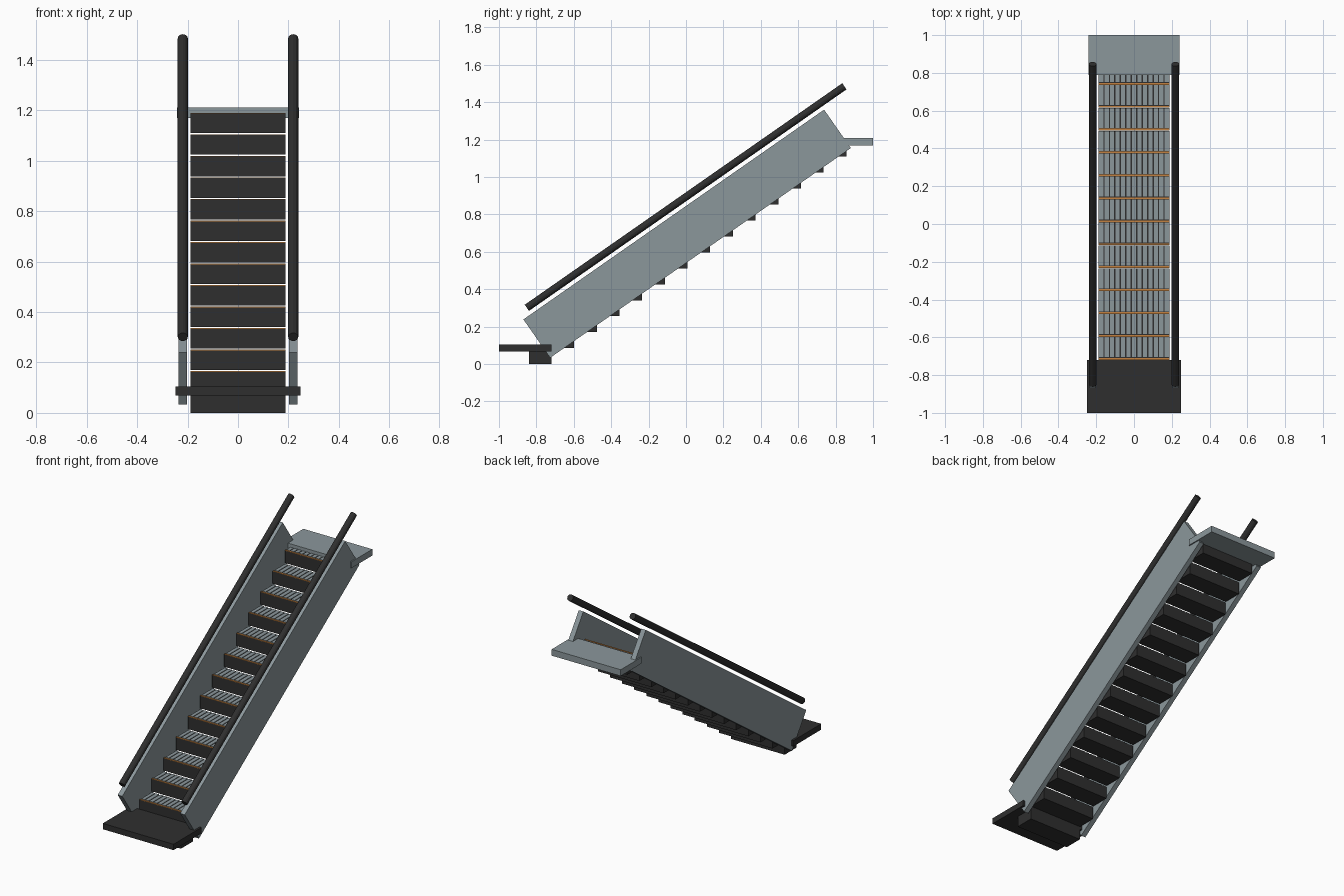
import bpy, bmesh
from math import radians, pi
from mathutils import Matrix, Vector

old = bpy.data.objects.get("Cube")
if old:
    bpy.data.objects.remove(old, do_unlink=True)


def material(name, rgb):
    m = bpy.data.materials.new(name)
    m.use_nodes = True
    m.diffuse_color = (*rgb, 1)
    m.node_tree.nodes["Principled BSDF"].inputs["Base Color"].default_value = (*rgb, 1)
    return m


steel = material("steel grey", (0.26, 0.31, 0.33))
rubber = material("dark rubber", (0.028, 0.028, 0.028))
orange = material("nosing orange", (0.55, 0.22, 0.05))


def finish(name, bm, mats):
    bmesh.ops.recalc_face_normals(bm, faces=bm.faces)
    mesh = bpy.data.meshes.new(name)
    bm.to_mesh(mesh)
    bm.free()
    for m in mats:
        mesh.materials.append(m)
    ob = bpy.data.objects.new(name, mesh)
    bpy.context.collection.objects.link(ob)
    return ob


def add_box(bm, x, y, z, slot=0):
    """Box spanning the (low, high) ranges given for each axis."""
    centre = Vector([(a + b) / 2 for a, b in (x, y, z)])
    size = [b - a for a, b in (x, y, z)]
    geo = bmesh.ops.create_cube(bm, size=1, matrix=Matrix.Translation(centre) @ Matrix.Diagonal((*size, 1)))
    for f in {f for v in geo["verts"] for f in v.link_faces}:
        f.material_index = slot


def box(name, x, y, z, mat):
    bm = bmesh.new()
    add_box(bm, x, y, z)
    return finish(name, bm, [mat])


# Landings at both ends
box("bottom_landing", (-0.248, 0.248), (-1, -0.72), (0.068, 0.105), rubber)
box("top_landing", (-0.242, 0.242), (0.79, 1), (1.17, 1.21), steel)

# Steps: dark block, orange front nosing and grey tread slats
STEPS, RUN, RISE = 14, 0.1213, 0.0853
HALF, BODY, TOP, DEPTH = 0.188, 0.0775, 0.0808, 0.1205
SLATS = 13
pitch = 2 * HALF / SLATS
for i in range(STEPS):
    y, z = -0.84 + i * RUN, i * RISE
    bm = bmesh.new()
    add_box(bm, (-HALF, HALF), (y, y + DEPTH), (z, z + BODY))
    if i:
        add_box(bm, (-HALF, HALF), (y, y + 0.01), (z + BODY, z + TOP), 1)
        for k in range(SLATS):
            x = -HALF + (k + 0.5) * pitch
            add_box(bm, (x - 0.011, x + 0.011), (y + 0.014, y + DEPTH), (z + BODY, z + TOP), 2)
    finish(f"step_{i + 1}", bm, [rubber, orange, steel])

# Sloping side panels and handrails
SLOPE = radians(34.9)
for side, s in (("left", 1), ("right", -1)):
    panel = box(f"{side}_side_panel", (-0.016, 0.016), (-0.98, 0.98), (-0.125, 0.125), steel)
    panel.location = (s * 0.219, 0.006, 0.697)
    panel.rotation_euler.x = SLOPE

    bm = bmesh.new()
    bmesh.ops.create_cone(bm, cap_ends=True, segments=12, radius1=0.02, radius2=0.02,
                          depth=2.07, matrix=Matrix.Rotation(pi / 2, 4, "X"))
    rail = finish(f"{side}_handrail", bm, [rubber])
    rail.location = (s * 0.219, -0.002, 0.893)
    rail.rotation_euler.x = SLOPE
